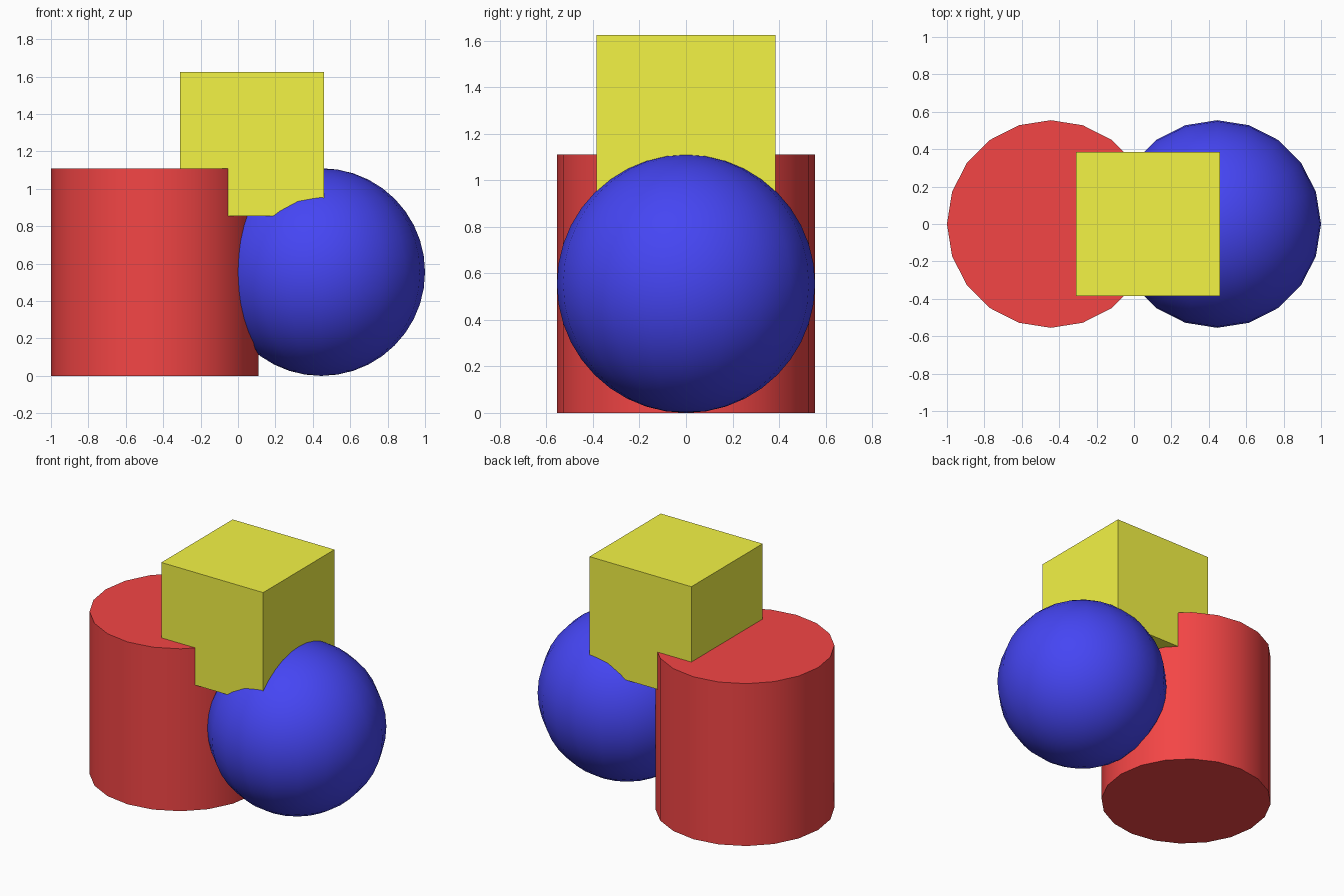
import bpy
from math import radians

if "Cube" in bpy.data.objects:
    bpy.data.objects.remove(bpy.data.objects["Cube"])

R = 0.555       # shared radius of cylinder and sphere
CUBE = 0.77     # cube edge length


def finish(name, color, smooth=True):
    obj = bpy.context.object
    obj.name = name
    mat = bpy.data.materials.new(name + "_paint")
    mat.diffuse_color = (*color, 1)
    mat.use_nodes = True
    mat.node_tree.nodes["Principled BSDF"].inputs["Base Color"].default_value = mat.diffuse_color
    obj.data.materials.append(mat)
    if smooth:
        bpy.ops.object.shade_smooth_by_angle(angle=radians(35))
    return obj


# Red cylinder standing on the left
bpy.ops.mesh.primitive_cylinder_add(vertices=20, radius=R, depth=2 * R,
                                    location=(-0.445, 0, R),
                                    rotation=(0, 0, radians(90)))
finish("cylinder", (0.9, 0.06, 0.06))

# Blue ball on the right
bpy.ops.mesh.primitive_uv_sphere_add(segments=20, ring_count=20, radius=R,
                                     location=(0.445, 0, R))
finish("ball", (0.06, 0.06, 0.9))

# Yellow cube sunk into both from above
bpy.ops.mesh.primitive_cube_add(size=CUBE, location=(0.075, 0, 1.24))
finish("cube", (0.9, 0.9, 0.06), smooth=False)
